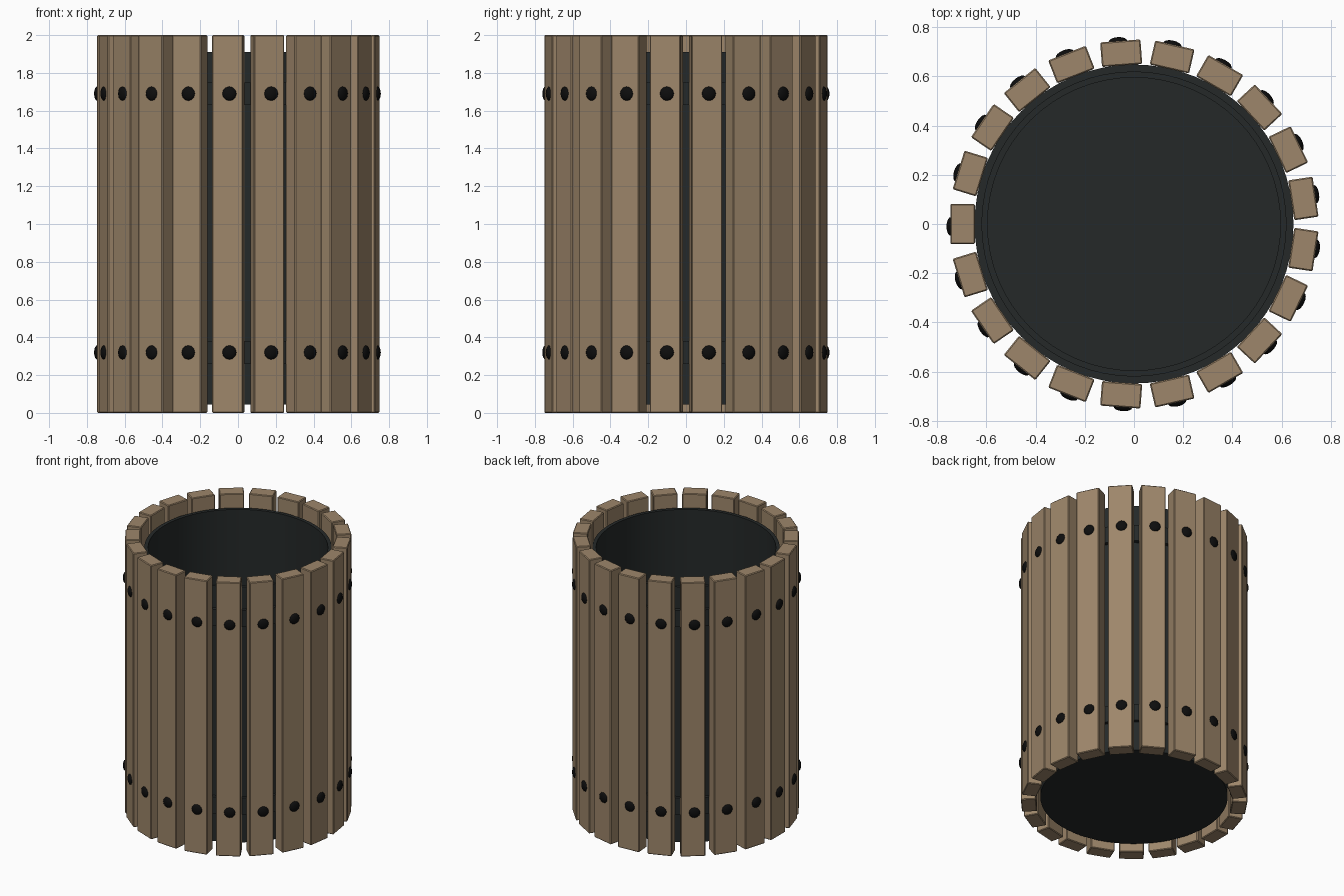
import bpy, bmesh
from math import pi, cos, sin, radians
from mathutils import Matrix

if "Cube" in bpy.data.objects:
    bpy.data.objects.remove(bpy.data.objects["Cube"])

SLATS = 21


def material(name, rgb):
    m = bpy.data.materials.new(name)
    m.diffuse_color = (*rgb, 1)
    m.use_nodes = True
    m.node_tree.nodes["Principled BSDF"].inputs["Base Color"].default_value = m.diffuse_color
    return m


wood = material("wood", (0.34, 0.24, 0.145))
dark = material("dark_metal", (0.018, 0.022, 0.022))
black = material("bolt_black", (0.004, 0.004, 0.004))


def finish(bm, name, mat, smooth=False):
    bmesh.ops.recalc_face_normals(bm, faces=bm.faces[:])
    me = bpy.data.meshes.new(name)
    bm.to_mesh(me)
    bm.free()
    me.materials.append(mat)
    ob = bpy.data.objects.new(name, me)
    bpy.context.collection.objects.link(ob)
    if smooth:
        bpy.ops.object.select_all(action='DESELECT')
        ob.select_set(True)
        bpy.context.view_layer.objects.active = ob
        bpy.ops.object.shade_smooth_by_angle(angle=radians(35))
    return ob


def lathe(name, profile, mat, closed=False, n=64):
    """Spin an (r, z) profile round z; r = 0 ends become poles."""
    bm = bmesh.new()
    rings = []
    for r, z in profile:
        if r == 0:
            rings.append([bm.verts.new((0, 0, z))] * n)
        else:
            rings.append([bm.verts.new((r * cos(2 * pi * i / n), r * sin(2 * pi * i / n), z))
                          for i in range(n)])
    pairs = list(zip(rings, rings[1:]))
    if closed:
        pairs.append((rings[-1], rings[0]))
    for a, b in pairs:
        for i in range(n):
            j = (i + 1) % n
            bm.faces.new(list(dict.fromkeys((a[i], a[j], b[j], b[i]))))
    return finish(bm, name, mat, True)


# Hollow inner bin with a floor
lathe("liner", [(0, 0.045), (0.62, 0.045), (0.62, 1.91),
                (0.595, 1.91), (0.595, 0.07), (0, 0.07)], dark)

# Two hoops that carry the slats
for label, z in (("lower", 0.32), ("upper", 1.69)):
    lathe(label + "_hoop", [(0.618, z - 0.06), (0.648, z - 0.06),
                            (0.648, z + 0.06), (0.618, z + 0.06)], dark, closed=True)

for k in range(SLATS):
    turn = Matrix.Rotation(pi + 2 * pi * k / SLATS, 4, 'Z')

    # Wooden slat with slightly eased edges
    bm = bmesh.new()
    bmesh.ops.create_cube(bm, size=1, matrix=Matrix.Translation((0.696, 0, 1))
                          @ Matrix.Diagonal((0.1, 0.164, 2, 1)))
    bmesh.ops.bevel(bm, geom=bm.edges[:], offset=0.005, segments=1, affect='EDGES')
    bm.transform(turn)
    finish(bm, f"slat_{k + 1}", wood)

    # Domed bolt heads, set a touch off the slat centre line
    for label, z in (("lower", 0.32), ("upper", 1.69)):
        bm = bmesh.new()
        bmesh.ops.create_uvsphere(bm, u_segments=12, v_segments=8, radius=1)
        bm.transform(turn @ Matrix.Translation((0.745, 0.01, z))
                     @ Matrix.Diagonal((0.017, 0.038, 0.038, 1))
                     @ Matrix.Rotation(pi / 2, 4, 'Y'))
        finish(bm, f"{label}_bolt_{k + 1}", black, True)
